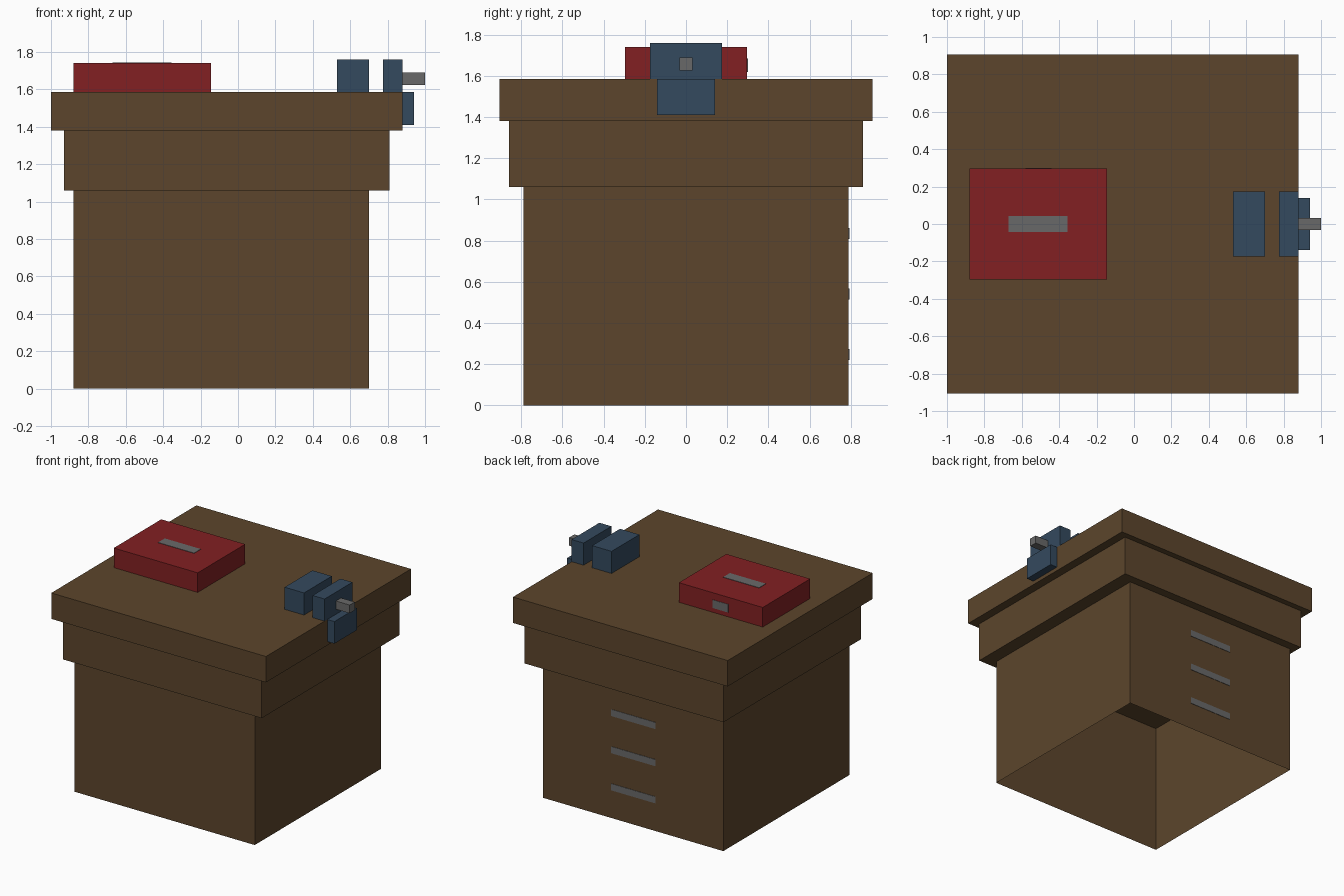
import bpy
import bmesh

if "Cube" in bpy.data.objects:
    bpy.data.objects.remove(bpy.data.objects["Cube"])


def material(name, rgb):
    mat = bpy.data.materials.new(name)
    mat.diffuse_color = (*rgb, 1.0)
    mat.use_nodes = True
    mat.node_tree.nodes["Principled BSDF"].inputs["Base Color"].default_value = mat.diffuse_color
    return mat


BROWN = material("brown_wood", (0.107, 0.060, 0.025))
RED = material("red_paint", (0.223, 0.0144, 0.016))
BLUE = material("blue_steel", (0.034, 0.067, 0.112))
GREY = material("grey_metal", (0.141, 0.141, 0.141))


def box(name, mat, x, y, z, open_ends=False):
    """Box between (min, max) ranges; open_ends drops the top and bottom faces."""
    bm = bmesh.new()
    bmesh.ops.create_cube(bm, size=1)
    for v in bm.verts:
        v.co = [r[0] if c < 0 else r[1] for c, r in zip(v.co, (x, y, z))]
    if open_ends:
        bm.normal_update()
        ends = [f for f in bm.faces if abs(f.normal.z) > 0.5]
        bmesh.ops.delete(bm, geom=ends, context='FACES_ONLY')
    mesh = bpy.data.meshes.new(name)
    bm.to_mesh(mesh)
    bm.free()
    mesh.materials.append(mat)
    obj = bpy.data.objects.new(name, mesh)
    bpy.context.collection.objects.link(obj)
    return obj


# Bench: hollow cabinet with two stepped slabs on top
box("cabinet", BROWN, (-0.88, 0.70), (-0.79, 0.79), (0, 1.06), open_ends=True)
box("apron", BROWN, (-0.93, 0.81), (-0.86, 0.86), (1.06, 1.38))
box("worktop", BROWN, (-1.0, 0.88), (-0.907, 0.907), (1.38, 1.585))

# Drawer pulls on the back
for i in range(3):
    z = 0.22 + 0.294 * i
    box(f"drawer_pull_{i + 1}", GREY, (-0.287, 0.10), (0.788, 0.793), (z, z + 0.053))

# Toolbox with a flat handle and a latch
box("toolbox", RED, (-0.88, -0.145), (-0.297, 0.297), (1.585, 1.74))
box("toolbox_handle", GREY, (-0.67, -0.355), (-0.042, 0.042), (1.738, 1.743))
box("toolbox_latch", GREY, (-0.58, -0.44), (0.295, 0.30), (1.62, 1.685))

# Vise: two jaws, a clamp on the worktop edge and a screw
box("vise_inner_jaw", BLUE, (0.53, 0.70), (-0.174, 0.174), (1.585, 1.76))
box("vise_outer_jaw", BLUE, (0.775, 0.88), (-0.174, 0.174), (1.585, 1.76))
box("vise_clamp", BLUE, (0.88, 0.942), (-0.14, 0.14), (1.41, 1.585))
box("vise_screw", GREY, (0.88, 1.0), (-0.032, 0.032), (1.625, 1.69))
